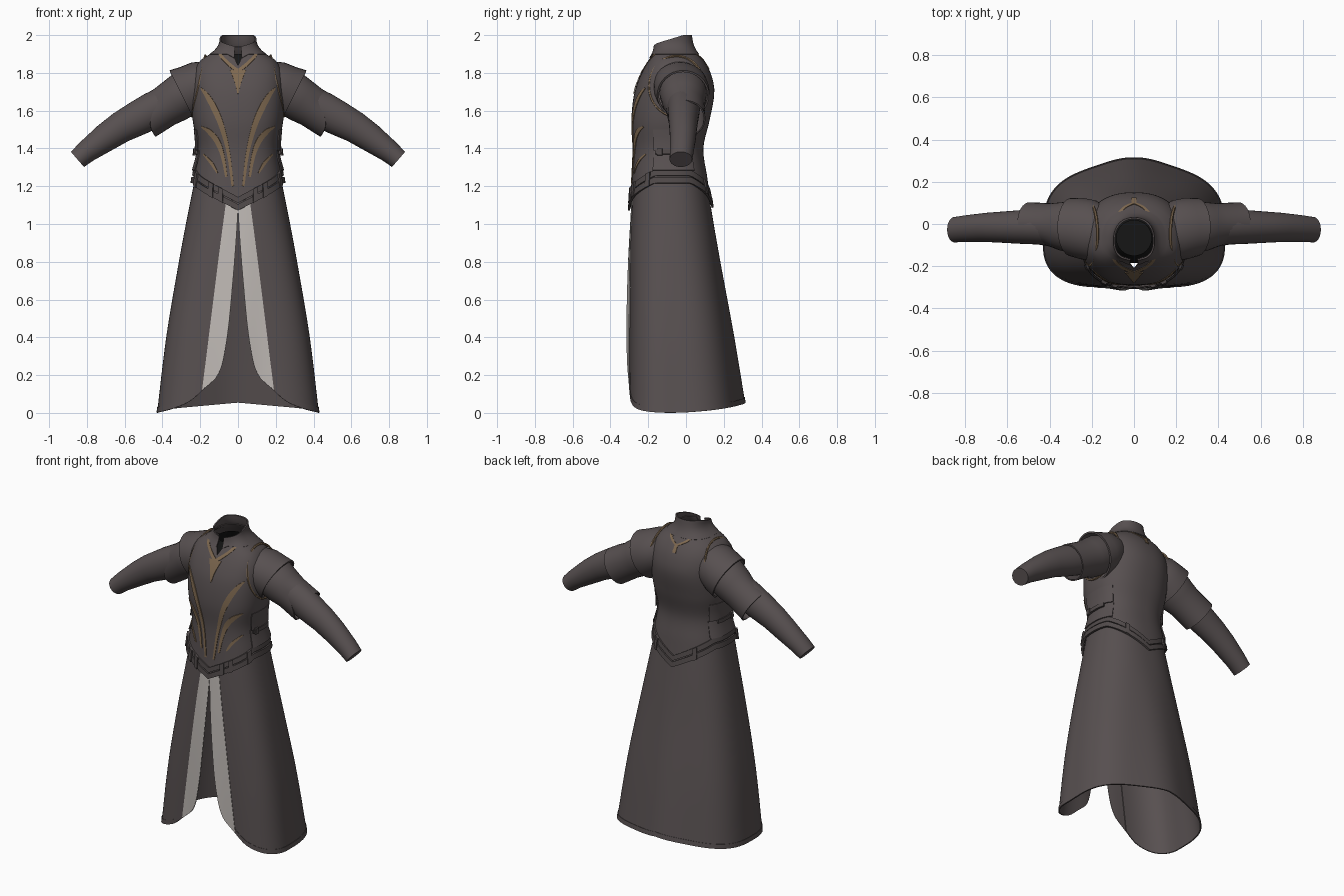
import bpy, bmesh, math
from mathutils import Vector

if "Cube" in bpy.data.objects:
    bpy.data.objects.remove(bpy.data.objects["Cube"])

def material(name, col):
    m = bpy.data.materials.new(name)
    m.diffuse_color = (*col, 1)
    m.use_nodes = True
    m.node_tree.nodes["Principled BSDF"].inputs["Base Color"].default_value = m.diffuse_color
    return m

CLOTH = material("dark_cloth", (0.096, 0.08, 0.081))
LEATHER = material("belt_leather", (0.082, 0.069, 0.069))
PALE = material("pale_panel", (0.52, 0.485, 0.46))
GOLD = material("bronze_trim", (0.21, 0.14, 0.08))
BLACK = material("black_lining", (0.008, 0.008, 0.008))

def lookup(tab, t):
    """Smooth (hermite) interpolation of table rows keyed by ascending first column."""
    t = min(max(t, tab[0][0]), tab[-1][0])
    i = max(k for k in range(len(tab) - 1) if tab[k][0] <= t)
    a, b = tab[i], tab[i + 1]
    p, q = tab[max(i - 1, 0)], tab[min(i + 2, len(tab) - 1)]
    h = b[0] - a[0]
    s = (t - a[0]) / h
    out = []
    for k in range(1, len(a)):
        m0 = (b[k] - p[k]) / (b[0] - p[0]) * h
        m1 = (q[k] - a[k]) / (q[0] - a[0]) * h
        out.append((2*s**3 - 3*s*s + 1)*a[k] + (s**3 - 2*s*s + s)*m0
                   + (3*s*s - 2*s**3)*b[k] + (s**3 - s*s)*m1)
    return out

# profiles: z, half width, front y, back y
TORSO = [(1.05, .262, -.297, .14), (1.25, .235, -.285, .112), (1.4, .215, -.28, .092),
         (1.55, .24, -.289, .125), (1.7, .245, -.272, .15), (1.8, .235, -.235, .13),
         (1.87, .195, -.195, .09), (1.91, .13, -.172, .055), (1.95, .097, -.165, .035),
         (2.0, .09, -.165, .025)]
SKIRT = [(0, .438, -.313, .312), (.4, .386, -.31, .25), (.8, .315, -.3, .18),
         (1.1, .256, -.285, .13), (1.27, .222, -.272, .1)]
YC = -.075

def surf(tab, th, z, off=0):
    """Point on the body; th = 0 is the front, pi the back."""
    w, yf, yb = lookup(tab, z)
    s, c = math.sin(th), math.cos(th)
    d, n = (YC - yf, 2.6) if c > 0 else (yb - YC, 2.3)
    r = (abs(s / w)**n + abs(c / d)**n)**(-1 / n) + off
    return Vector((max(r * s, 0) if th < math.pi - 1e-6 else 0, YC - r * c, z))

def make(name, mat, verts, faces, thick=0, mirror=True):
    me = bpy.data.meshes.new(name)
    me.from_pydata([tuple(v) for v in verts], [], faces)
    me.materials.append(mat)
    ob = bpy.data.objects.new(name, me)
    bpy.context.collection.objects.link(ob)
    if mirror:
        m = ob.modifiers.new("mirror", 'MIRROR')
        m.use_clip = True
        m.merge_threshold = .0005
    if thick:
        s = ob.modifiers.new("thick", 'SOLIDIFY')
        s.thickness = thick
    return ob

def grid(name, mat, f, nu, nv, thick=0):
    verts = [f(i / nu, j / nv) for j in range(nv + 1) for i in range(nu + 1)]
    w = nu + 1
    faces = [(j*w + i, j*w + i + 1, (j+1)*w + i + 1, (j+1)*w + i)
             for j in range(nv) for i in range(nu)]
    return make(name, mat, verts, faces, thick)

def band(name, mat, lo, hi, off=lambda v: 0, a=0, b=math.pi, nu=40, nv=3, thick=.006):
    def f(u, v):
        th = a + (b - a) * u
        return surf(TORSO, th, lo(th) + (hi(th) - lo(th)) * v, off(v))
    return grid(name, mat, f, nu, nv, thick)

# ---- skirt with pale front panels (plates over a dark backing) beside the slit
SLIT = [(.12, .2), (.2, .11), (.35, .065), (.6, .035), (1.08, 0), (1.3, 0)]
HEM = [(0, .12), (.08, .055), (.2, .012), (.4, .002), (.7, .03), (1, .055)]

def ang(x, z):
    return math.atan2(x, YC - lookup(SKIRT, z)[1])

def outer(z):
    return ang(.065 + (1.1 - z) * .1378, z)

def skirt_pt(th, z, off=0):
    return surf(SKIRT, th, z, off + .01 * math.cos(6 * th) * max(0, 1 - z))

def skirt(u, v):
    lo = lookup(HEM, u)[0]
    z = lo + (1.26 - lo) * v
    a = outer(max(z, .12))
    return skirt_pt(a + (math.pi - a) * u, z)

def panel(u, v, off=0):
    z = .12 + 1.14 * v**1.6
    a, b = ang(max(lookup(SLIT, z)[0], 0), z), outer(z)
    return skirt_pt(a + (b - a) * u, z, off)

def hem(u, v):
    z = lookup(HEM, u)[0] + .028 * v
    a = outer(max(z, .12))
    return skirt_pt(a + (math.pi - a) * u, z, .003)

grid("skirt", CLOTH, skirt, 56, 24, .005)
grid("skirt_panel_backing", CLOTH, panel, 6, 30)
grid("skirt_front_panel", PALE, lambda u, v: panel(u, v, .005), 6, 30, .003)
grid("skirt_hem", CLOTH, hem, 56, 1, .005)

# ---- vest, dipping to a point front and back
def belt_z(th):
    f = max(0, 1 - th / 1.2)
    g = max(0, 1 - (math.pi - th) / 1.15)
    return 1.262 - .145 * f - .13 * g

band("vest", CLOTH, lambda t: belt_z(t) - .03,
     lambda t: 1.94 - .1 * max(0, 1 - t / .4), nu=48, nv=30)
band("collar", CLOTH, lambda t: 1.87 + .03 * min(1, t / .5),
     lambda t: 1.935 + .065 * min(1, t / 2.2),
     lambda v: .006, a=.17, nv=5, thick=.008)

# black lining closing the neck
n = 32
ring = [(math.sin(2*math.pi*i/n), -math.cos(2*math.pi*i/n)) for i in range(n)]
make("neck_lining", BLACK,
     [(.15 * x, -.06 + .125 * y, 1.8) for x, y in ring]
     + [(.083 * x, -.066 + .083 * y, 1.9) for x, y in ring],
     [tuple(range(n))] + [(i, (i+1) % n, n + (i+1) % n, n + i) for i in range(n)], mirror=False)

# ---- belts and buckles
band("upper_belt", LEATHER, lambda t: belt_z(t) - .006, lambda t: belt_z(t) + .026,
     lambda v: .009, thick=.01)
band("lower_belt", LEATHER, lambda t: belt_z(t) - .045, lambda t: belt_z(t) - .012,
     lambda v: .012, thick=.012)
for i, a in enumerate((.34, .56, 1.0, 2.45)):
    band(f"belt_buckle_{i}", LEATHER, lambda t: belt_z(t) - .046, lambda t: belt_z(t) + .028,
         lambda v: .018, a=a, b=a + .1, nu=3, thick=.012)

# ---- layered side panels, the lower one with a strap and clasp
for i, (lo, hi) in enumerate(((1.285, 1.39), (1.39, 1.5))):
    band(f"side_panel_{i}", CLOTH, lambda t: lo, lambda t: hi,
         lambda v: .003 + .012 * (1 - v), a=1.15, b=2.1, nu=14)
band("side_strap", LEATHER, lambda t: 1.37, lambda t: 1.394,
     lambda v: .02, a=1.2, b=1.85, nu=10, thick=.012)
band("side_clasp", LEATHER, lambda t: 1.364, lambda t: 1.4,
     lambda v: .026, a=1.25, b=1.36, nu=3, thick=.014)

# ---- bronze embroidery laid on the vest front: rows z, x, half width
def ribbon(name, rows, nv=24):
    z0, z1 = rows[0][0], rows[-1][0]
    def f(u, v):
        z = z0 + (z1 - z0) * v
        x, w = lookup(rows, z)
        xa = lookup(rows, z - .004)[0]
        xb = lookup(rows, z + .004)[0]
        d = Vector((xb - xa, min(z + .004, z1) - max(z - .004, z0))).normalized()
        k = (u * 2 - 1) * max(w, 0)
        x, z = max(x + d.y * k, 0), z - d.x * k
        hw, yf, _ = lookup(TORSO, z)
        r = max(0, 1 - (x / hw)**2.6)**(1 / 2.6)
        return Vector((x, YC - (YC - yf) * r - .005, z))
    grid(name, GOLD, f, 2, nv, .004)

ribbon("long_leaf_trim", [(1.2, .028, .006), (1.38, .052, .009), (1.52, .088, .014),
                          (1.62, .13, .016), (1.69, .172, .011), (1.72, .198, .003)])
ribbon("short_leaf_trim", [(1.25, .062, .006), (1.36, .082, .01), (1.44, .112, .014),
                           (1.49, .155, .012), (1.515, .195, .003)])
ribbon("low_leaf_trim", [(1.27, .11, .004), (1.32, .14, .008), (1.37, .185, .003)], 10)
ribbon("chest_point_trim", [(1.69, 0, .003), (1.75, 0, .017), (1.815, 0, .042)], 8)

def neck_z(t):
    return 1.81 + .1 * min(1, t / .9) - .05 * max(0, 1 - (math.pi - t) / .6)
band("neck_trim", GOLD, lambda t: neck_z(t) - .012 + .006 * min(1, t), lambda t: neck_z(t) + .012 - .006 * min(1, t),
     lambda v: .004, thick=.005)
band("back_neck_drop", GOLD, lambda t: 1.82, lambda t: 1.86,
     lambda v: .004, a=math.pi - .06, nu=3)

# armhole piping
cu = bpy.data.curves.new("armhole_trim", 'CURVE')
cu.dimensions = '3D'
cu.bevel_depth = .007
cu.bevel_resolution = 1
sp = cu.splines.new('POLY')
sp.points.add(39)
sp.use_cyclic_u = True
for i, p in enumerate(sp.points):
    a = 2 * math.pi * i / 40
    p.co = (.208 - .035 * math.cos(a), -.05 - .145 * math.sin(a), 1.73 + .16 * math.cos(a), 1)
cu.materials.append(GOLD)
ob = bpy.data.objects.new("armhole_trim", cu)
bpy.context.collection.objects.link(ob)
ob.modifiers.new("mirror", 'MIRROR')

# ---- sleeves: rows x, z, radius in the arm plane, y centre, y radius
def tube(name, rows, notch=0, cap=False, thick=0, sides=32):
    verts, m = [], len(rows)
    for k, (x, z, r, yc, ry) in enumerate(rows):
        p, q = rows[max(k - 1, 0)], rows[min(k + 1, m - 1)]
        t = Vector((q[0] - p[0], 0, q[1] - p[1])).normalized()
        up = Vector((-t.z, 0, t.x))
        for i in range(sides):
            a = 2 * math.pi * i / sides
            v = Vector((x, yc - ry * math.sin(a), z)) + up * r * math.cos(a)
            if k == m - 1:
                v -= t * notch * math.exp(-((a - 1.05) / .6)**2)
            verts.append(v)
    faces = [(k*sides + i, k*sides + (i+1) % sides, (k+1)*sides + (i+1) % sides, (k+1)*sides + i)
             for k in range(m - 1) for i in range(sides)]
    if cap:
        faces.append(tuple((m - 1)*sides + i for i in range(sides)))
    ob = make(name, CLOTH, verts, faces, thick)
    bm = bmesh.new()
    bm.from_mesh(ob.data)
    bmesh.ops.recalc_face_normals(bm, faces=bm.faces)
    bm.to_mesh(ob.data)
    bm.free()

tube("shoulder_cap", [(.13, 1.765, .105, -.04, .12), (.19, 1.74, .128, -.03, .143),
                      (.245, 1.708, .138, -.022, .146), (.297, 1.682, .147, -.015, .138)], thick=.01)
tube("upper_sleeve", [(.17, 1.75, .105, -.02, .12), (.28, 1.69, .122, -.015, .125),
                      (.34, 1.65, .116, -.012, .115), (.39, 1.62, .109, -.005, .103),
                      (.495, 1.557, .112, .003, .1)], notch=.1, thick=.008)
tube("forearm_sleeve", [(.36, 1.645, .095, -.012, .09), (.45, 1.602, .097, -.012, .085),
                        (.53, 1.56, .092, -.014, .08),
                        (.62, 1.512, .083, -.015, .074), (.70, 1.458, .075, -.016, .069),
                        (.80, 1.385, .06, -.022, .063), (.85, 1.342, .053, -.027, .06)], cap=True)

# ---- apply modifiers and smooth
bpy.ops.object.select_all(action='SELECT')
bpy.context.view_layer.objects.active = bpy.context.selected_objects[0]
bpy.ops.object.convert(target='MESH')
bpy.ops.object.shade_smooth_by_angle(angle=math.radians(40))
